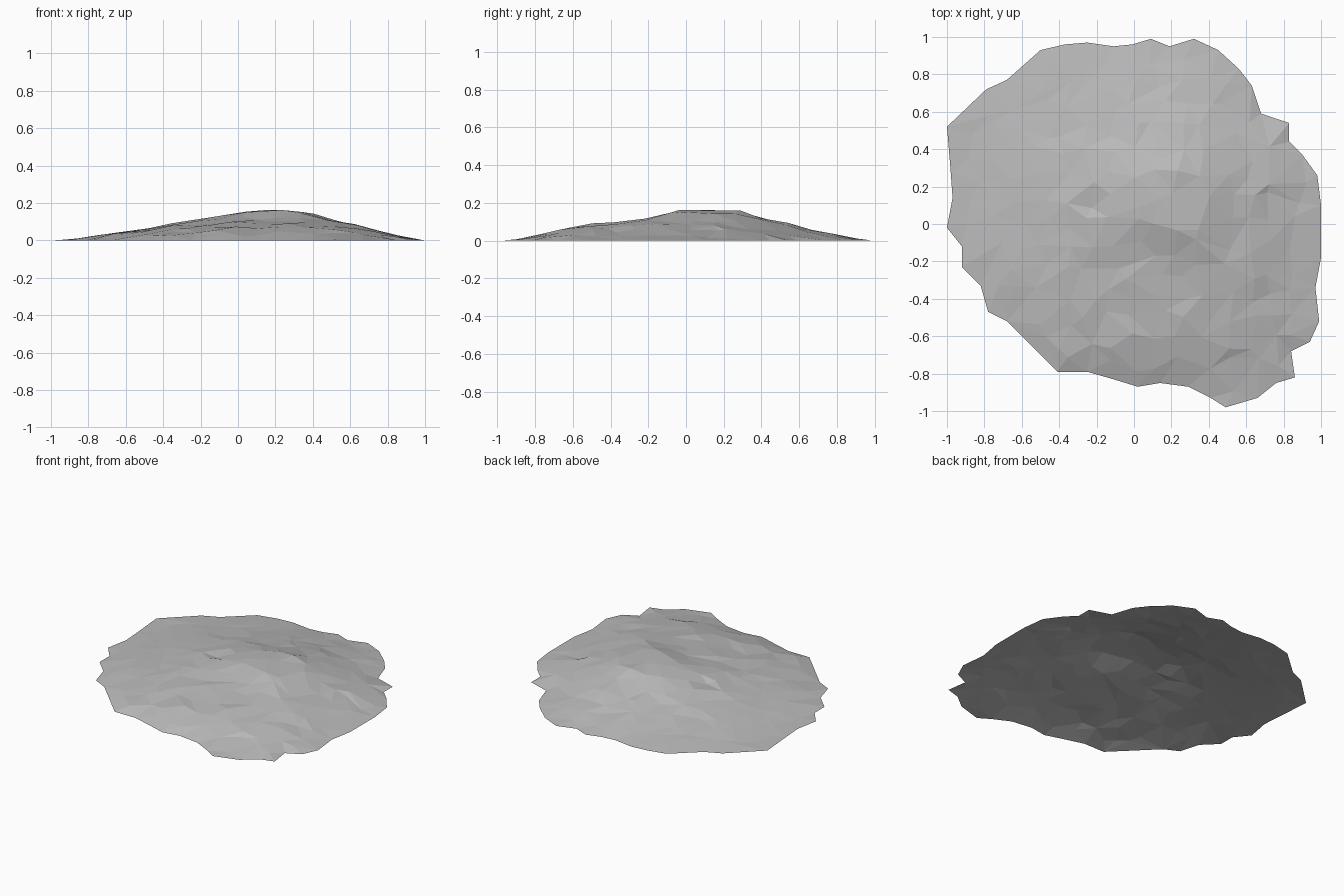
import bpy
import bmesh
import random
from mathutils import Vector
from mathutils.geometry import delaunay_2d_cdt, intersect_point_line

default_cube = bpy.data.objects.get("Cube")
if default_cube:
    bpy.data.objects.remove(default_cube, do_unlink=True)

random.seed(4)

# Ragged rim of the mound, counter-clockwise, in hundredths of a unit
RIM = [(100, 10), (98, 26), (90, 37), (83, 44), (83, 54), (68, 59), (63, 74),
       (56, 83), (45, 93), (32, 99), (19, 95), (9, 99), (-1, 96), (-11, 95),
       (-25, 97), (-37, 96), (-50, 93), (-68, 77), (-79, 72), (-100, 52),
       (-98, 28), (-97, 14), (-100, -2), (-92, -12), (-92, -23), (-82, -33),
       (-78, -47), (-68, -52), (-41, -79), (-25, -79), (-11, -83), (2, -87),
       (14, -85), (29, -87), (41, -93), (49, -98), (66, -93), (76, -85),
       (86, -82), (84, -68), (94, -63), (99, -52), (97, -34), (100, -18)]

# Coarse heights in thousandths, rows from front to back, columns left to right
HEIGHTS = [[0, 0, 0, 2, 6, 6, 0],
           [0, 10, 45, 75, 80, 60, 12],
           [0, 40, 85, 92, 102, 85, 12],
           [4, 50, 95, 135, 166, 92, 15],
           [4, 45, 90, 140, 155, 80, 10],
           [0, 20, 45, 65, 70, 25, 0],
           [0, 5, 8, 10, 8, 0, 0]]
CELL = 0.3
EXTENT = 0.9
SPACING = 0.125

rim = [Vector((x, y)) / 100 for x, y in RIM]


def rim_distance(point):
    """Shortest distance from a point to the rim."""
    best = EXTENT
    for start, end in zip(rim, rim[1:] + rim[:1]):
        nearest, factor = intersect_point_line(point, start, end)
        nearest = start.lerp(end, min(max(factor, 0), 1))
        best = min(best, (nearest.to_2d() - point).length)
    return best


def grid_position(value):
    """Cell index and fraction along one axis of the height grid."""
    position = min(max((value + EXTENT) / CELL, 0), 5.999)
    return int(position), position % 1


def ground_height(point):
    """Blended height with a rounded summit and rocky roughness."""
    col, u = grid_position(point.x)
    row, v = grid_position(point.y)
    near = HEIGHTS[row][col] * (1 - u) + HEIGHTS[row][col + 1] * u
    far = HEIGHTS[row + 1][col] * (1 - u) + HEIGHTS[row + 1][col + 1] * u
    height = (near * (1 - v) + far * v) / 1000
    summit = (point - Vector((0.24, 0.1))).length
    height += 0.016 * max(0, 1 - summit / CELL)
    height += random.uniform(-1, 1) * min(0.009, height * 0.12)
    return min(height, rim_distance(point) * 0.35, 0.18)


# Jittered inner points, triangulated together with the rim
points = list(rim)
steps = int(1 / SPACING)
for i in range(-steps, steps + 1):
    for j in range(-steps, steps + 1):
        offset = Vector((random.uniform(-1, 1), random.uniform(-1, 1)))
        point = (Vector((i, j)) + offset * 0.36) * SPACING
        if rim_distance(point) > SPACING / 2:
            points.append(point)

flat, _, triangles, *_ = delaunay_2d_cdt(
    points, [], [list(range(len(rim)))], 1, 0.0001)

bm = bmesh.new()
verts = [bm.verts.new((p.x, p.y, 0)) for p in flat]
for triangle in triangles:
    bm.faces.new([verts[index] for index in triangle])
bmesh.ops.delete(bm, geom=[v for v in bm.verts if not v.link_faces],
                 context='VERTS')

# Raise everything inside the rim
for vert in bm.verts:
    if not vert.is_boundary:
        vert.co.z = max(0, ground_height(vert.co.to_2d()))
bm.normal_update()
for face in bm.faces:
    if face.normal.z < 0:
        face.normal_flip()

mesh = bpy.data.meshes.new("rocky_mound")
bm.to_mesh(mesh)
bm.free()
mound = bpy.data.objects.new("rocky_mound", mesh)
bpy.context.scene.collection.objects.link(mound)

# Plain stone colour
stone = bpy.data.materials.new("stone_grey")
stone.use_nodes = True
grey = (0.5, 0.5, 0.5, 1)
stone.diffuse_color = grey
stone.node_tree.nodes["Principled BSDF"].inputs["Base Color"].default_value = grey
mesh.materials.append(stone)
